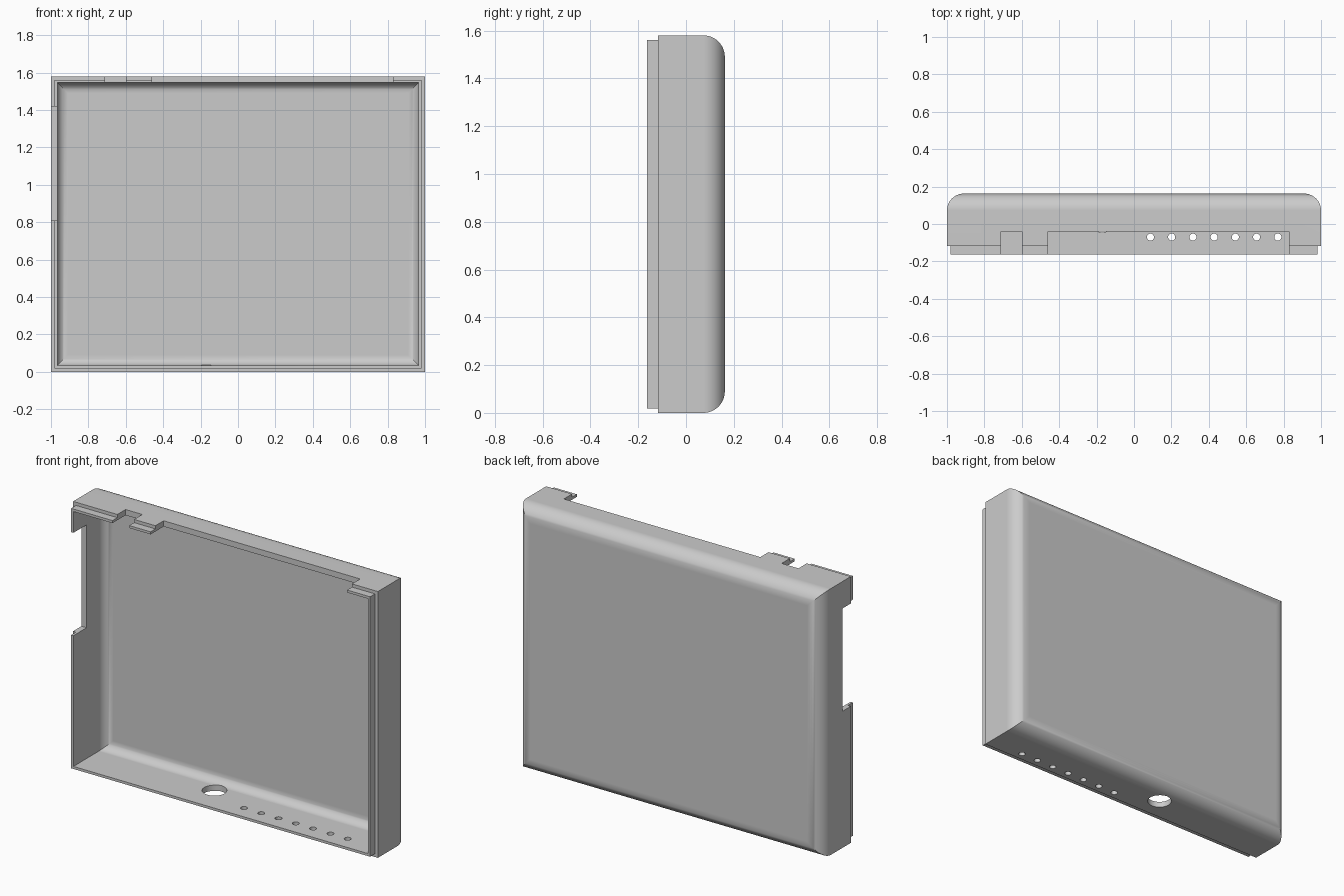
import bpy, bmesh
from math import sin, cos, pi, radians
from mathutils import Matrix

if "Cube" in bpy.data.objects:
    bpy.data.objects.remove(bpy.data.objects["Cube"])

HEIGHT, FRONT, BACK = 1.58, -0.1625, 0.1625
STEP_Y, LIP, WALL = -0.117, 0.019, 0.034
RADIUS, STEPS = 0.09, 12

grey = bpy.data.materials.new("grey plastic")
grey.use_nodes = True
colour = (0.6, 0.6, 0.6, 1)
grey.diffuse_color = colour
grey.node_tree.nodes["Principled BSDF"].inputs["Base Color"].default_value = colour


def make_object(name, bm):
    bmesh.ops.recalc_face_normals(bm, faces=bm.faces)
    mesh = bpy.data.meshes.new(name)
    bm.to_mesh(mesh)
    bm.free()
    mesh.materials.append(grey)
    obj = bpy.data.objects.new(name, mesh)
    bpy.context.collection.objects.link(obj)
    return obj


def arc(inset, back, radius):
    """Quarter round from a side wall to the back panel, as (inset, y)."""
    return [(inset + radius * (1 - cos(a)), back - radius * (1 - sin(a)))
            for a in (i * pi / 2 / STEPS for i in range(STEPS + 1))]


# Wall section from inner back panel, round the stepped rim, to outer back panel
section = arc(WALL, BACK - WALL, RADIUS - WALL)[::-1]
section += [(WALL, FRONT), (LIP, FRONT), (LIP, STEP_Y), (0, STEP_Y)]
section += arc(0, BACK, RADIUS)

# Tray shell: mitred rectangular rings following the section
bm = bmesh.new()
rings = []
for inset, y in section:
    x, low, high = 1 - inset, inset, HEIGHT - inset
    rings.append([bm.verts.new(p) for p in
                  ((-x, y, low), (x, y, low), (x, y, high), (-x, y, high))])
for a, b in zip(rings, rings[1:]):
    for i in range(4):
        j = (i + 1) % 4
        bm.faces.new((a[i], a[j], b[j], b[i]))
bm.faces.new(rings[0])
bm.faces.new(rings[-1])
shell = make_object("tray_shell", bm)


def cut(bm):
    cutter = make_object("cutter", bm)
    cutter.hide_render = True
    mod = shell.modifiers.new("cut", "BOOLEAN")
    mod.operation, mod.solver, mod.object = "DIFFERENCE", "EXACT", cutter
    bpy.context.view_layer.objects.active = shell
    bpy.ops.object.modifier_apply(modifier=mod.name)
    bpy.data.objects.remove(cutter)


def cut_box(x0, x1, z0, z1):
    """Notch running from the front rim back into a wall."""
    y0, y1 = -0.3, -0.04
    bm = bmesh.new()
    bmesh.ops.create_cube(bm, size=1, matrix=(
        Matrix.Translation(((x0 + x1) / 2, (y0 + y1) / 2, (z0 + z1) / 2))
        @ Matrix.Diagonal((x1 - x0, y1 - y0, z1 - z0, 1))))
    cut(bm)


def cut_hole(x, y, radius, sides):
    """Round hole through the bottom wall."""
    bm = bmesh.new()
    bmesh.ops.create_cone(bm, cap_ends=True, segments=sides, radius1=radius,
                          radius2=radius, depth=0.4,
                          matrix=Matrix.Translation((x, y, 0)))
    cut(bm)


# Connector notches in the top wall and the right wall
cut_box(-0.71, -0.6, 1.4, 1.7)
cut_box(-0.46, 0.83, 1.4, 1.7)
cut_box(-1.1, -0.9, 0.81, 1.42)

# Large cable hole and a row of small holes in the bottom wall
cut_hole(-0.17, 0.022, 0.067, 48)
for i in range(7):
    cut_hole(0.088 + i * 0.1135, -0.07, 0.019, 24)

# Smooth rounds with crisp corners and flat panels
shell.select_set(True)
bpy.context.view_layer.objects.active = shell
bpy.ops.object.shade_smooth_by_angle(angle=radians(30))
weighted = shell.modifiers.new("flat_panels", "WEIGHTED_NORMAL")
weighted.keep_sharp = True
